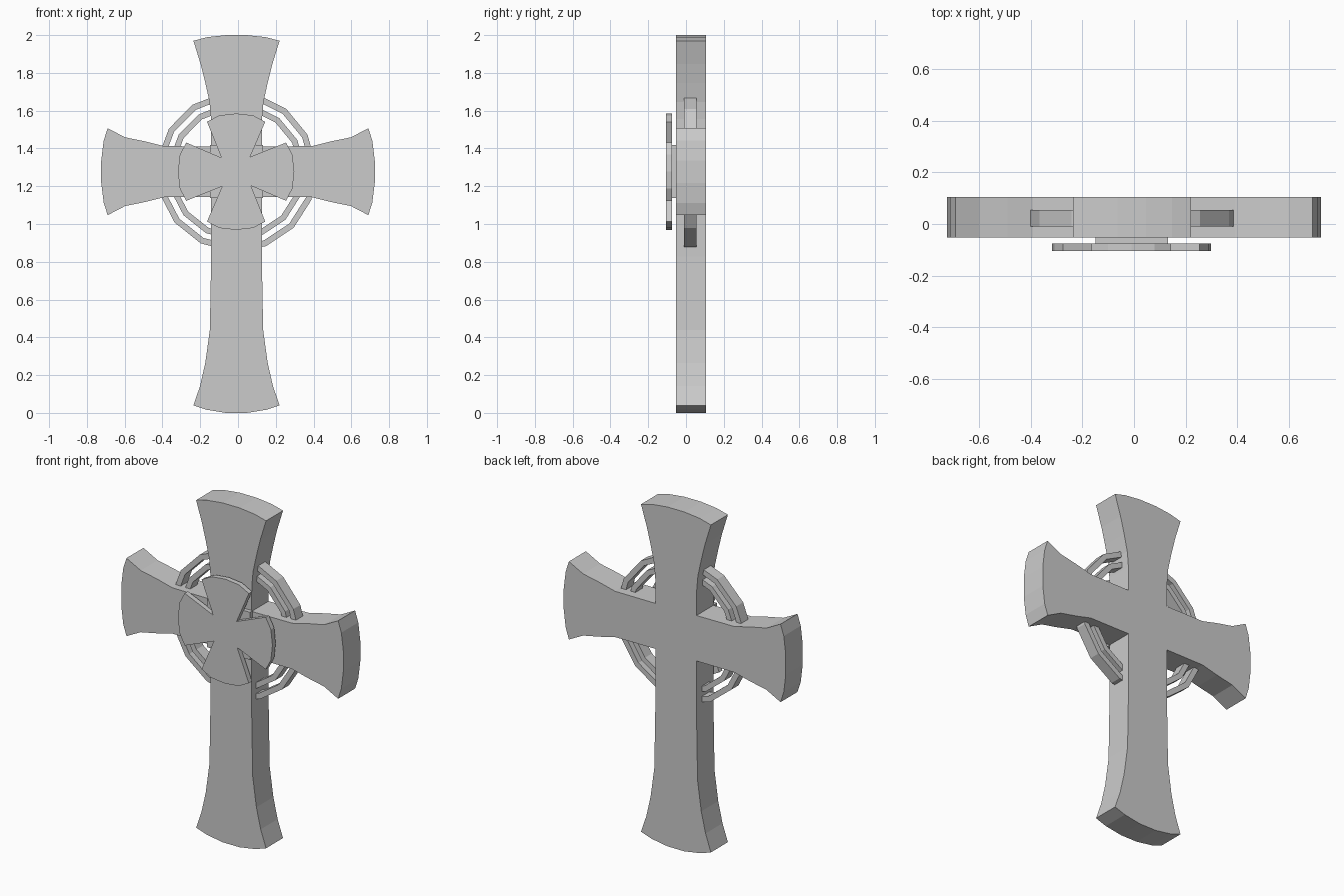
import bpy, bmesh, math

if "Cube" in bpy.data.objects:
    bpy.data.objects.remove(bpy.data.objects["Cube"])

CX, CZ = -0.008, 1.277   # crossing centre


def prism(name, outline, y0, y1):
    """Extrude an (x, z) outline from y0 to y1."""
    bm = bmesh.new()
    face = bm.faces.new([bm.verts.new((x, y0, z)) for x, z in outline])
    ext = bmesh.ops.extrude_face_region(bm, geom=[face])
    for v in ext["geom"]:
        if isinstance(v, bmesh.types.BMVert):
            v.co.y = y1
    bmesh.ops.recalc_face_normals(bm, faces=bm.faces)
    return finish(name, bm)


def finish(name, bm):
    me = bpy.data.meshes.new(name)
    bm.to_mesh(me)
    bm.free()
    ob = bpy.data.objects.new(name, me)
    bpy.context.collection.objects.link(ob)
    return ob


def arm(half, turns, cx):
    """Mirror a half arm (side, along) and turn it clockwise by quarter turns."""
    pts = [(-s, a) for s, a in half] + [(s, a) for s, a in reversed(half) if s > 0]
    for _ in range(turns):
        pts = [(a, -s) for s, a in pts]
    return [(cx + x, CZ + z) for x, z in pts]


# Large flared cross: half-width and distance from the crossing
top = [(0.134, 0.134), (0.135, 0.28), (0.143, 0.37), (0.165, 0.47), (0.19, 0.57),
       (0.228, 0.693), (0.155, 0.712), (0.055, 0.723)]
side = [(0.135, 0.39), (0.16, 0.49), (0.182, 0.598),
        (0.230, 0.69), (0.165, 0.711), (0.06, 0.724)]
foot = [(0.134, 0.45), (0.141, 0.837), (0.165, 1.012), (0.193, 1.135),
        (0.228, 1.237), (0.16, 1.26), (0.055, 1.277)]
outline = (arm(top, 0, CX) + arm(side, 1, 0) + arm([(0.134, 0.134)] + foot, 2, CX)
           + arm(side, 3, 0))
prism("main_cross", outline, -0.053, 0.105)

# Small flared cross on the front, with its square mount
badge_half = [(0.154, 0.264), (0.09, 0.298), (0.0, 0.308)]
badge = []
for k in range(4):
    badge += arm([(0.078, 0.074)] + badge_half, k, -0.010)[:-1]
prism("front_cross", badge, -0.105, -0.075)
prism("front_cross_mount", [(CX + sx * 0.14, CZ + sz * 0.14)
      for sx, sz in ((-1, -1), (1, -1), (1, 1), (-1, 1))], -0.078, -0.05)


# Two concentric faceted rings passing through the arms
def ring(name, r_in, r_out, y0, y1, n=15, start=27.5):
    bm = bmesh.new()
    loops = []
    for i in range(n):
        a = math.radians(start + 360 * i / n)
        loops.append([bm.verts.new((CX + r * math.cos(a), y, CZ + r * math.sin(a)))
                      for r, y in ((r_in, y0), (r_out, y0), (r_out, y1), (r_in, y1))])
    for i in range(n):
        a, b = loops[i], loops[(i + 1) % n]
        for j in range(4):
            k = (j + 1) % 4
            bm.faces.new((a[j], a[k], b[k], b[j]))
    bmesh.ops.recalc_face_normals(bm, faces=bm.faces)
    return finish(name, bm)


ring("outer_ring", 0.392, 0.424, -0.01, 0.055)
ring("inner_ring", 0.332, 0.363, -0.01, 0.055)
